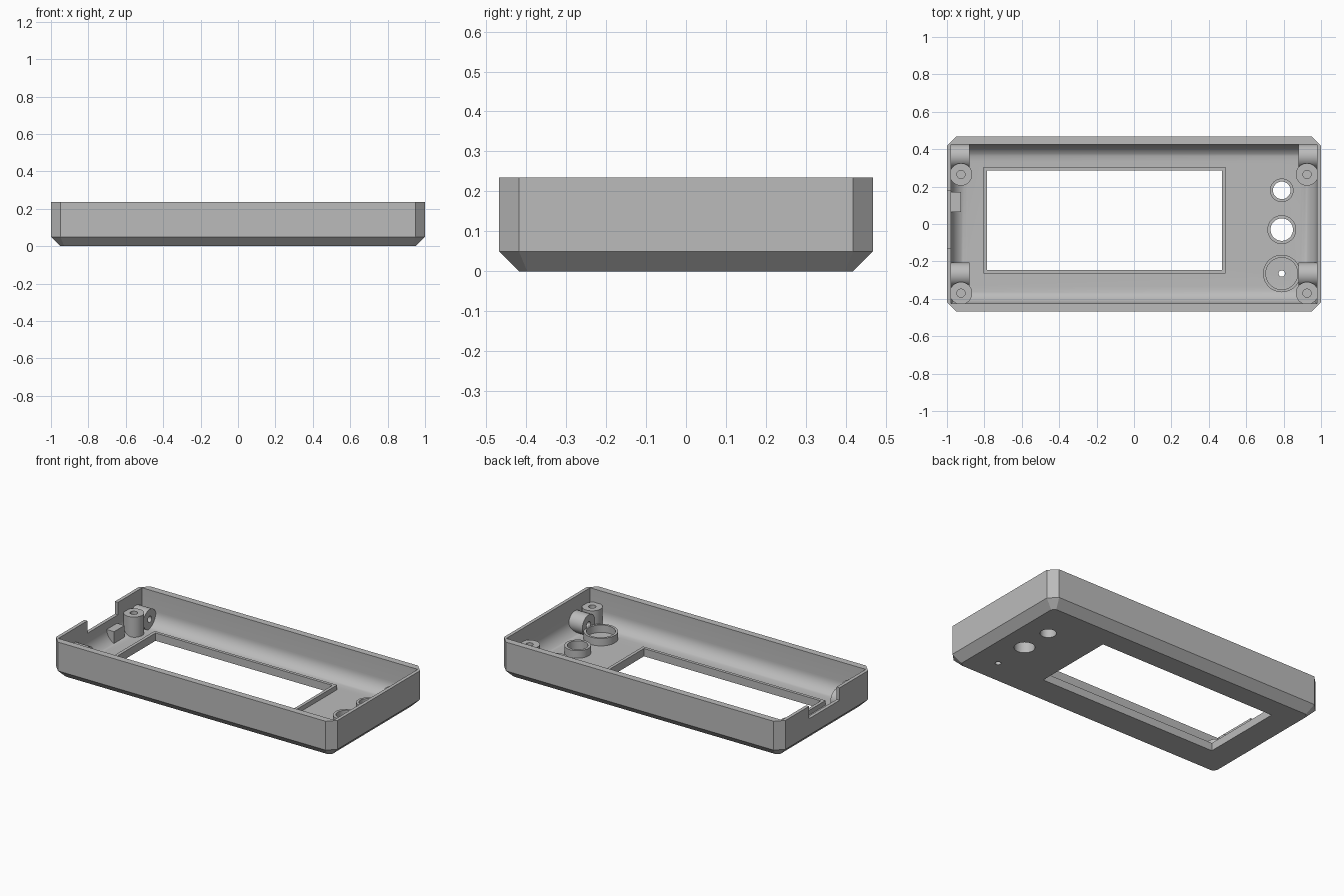
import bpy, bmesh, math
from mathutils import Matrix

cube = bpy.data.objects.get("Cube")
if cube:
    bpy.data.objects.remove(cube, do_unlink=True)

grey = bpy.data.materials.new("plain grey")
grey.use_nodes = True
grey.diffuse_color = (0.5, 0.5, 0.5, 1)
grey.node_tree.nodes["Principled BSDF"].inputs["Base Color"].default_value = (0.5, 0.5, 0.5, 1)

HX, HY, TOP, FLOOR, CHAMFER = 1.0, 0.468, 0.235, 0.02, 0.05


def finish(name, bm):
    bmesh.ops.recalc_face_normals(bm, faces=bm.faces)
    mesh = bpy.data.meshes.new(name)
    bm.to_mesh(mesh)
    bm.free()
    mesh.materials.append(grey)
    obj = bpy.data.objects.new(name, mesh)
    bpy.context.collection.objects.link(obj)
    return obj


def box_bm(x0, x1, y0, y1, z0, z1):
    bm = bmesh.new()
    size = Matrix.Diagonal((x1 - x0, y1 - y0, z1 - z0, 1))
    place = Matrix.Translation(((x0 + x1) / 2, (y0 + y1) / 2, (z0 + z1) / 2))
    bmesh.ops.create_cube(bm, size=1, matrix=place @ size)
    return bm


def box(name, *bounds):
    return finish(name, box_bm(*bounds))


def cylinder(name, center, radius, length, axis="Z"):
    bm = bmesh.new()
    turn = Matrix.Rotation(math.pi / 2, 4, "Y") if axis == "X" else Matrix()
    bmesh.ops.create_cone(bm, cap_ends=True, segments=48, radius1=radius, radius2=radius,
                          depth=length, matrix=Matrix.Translation(center) @ turn)
    return finish(name, bm)


def combine(obj, tool, operation="DIFFERENCE", keep=False):
    mod = obj.modifiers.new("cut", "BOOLEAN")
    mod.operation, mod.solver, mod.object = operation, "EXACT", tool
    bpy.context.view_layer.objects.active = obj
    bpy.ops.object.modifier_apply(modifier=mod.name)
    if not keep:
        bpy.data.objects.remove(tool, do_unlink=True)


def smooth(obj):
    bpy.ops.object.select_all(action="DESELECT")
    obj.select_set(True)
    bpy.context.view_layer.objects.active = obj
    bpy.ops.object.shade_smooth_by_angle(angle=math.radians(30))


# Outer body: chamfered upright corners, then chamfered bottom rim
def outer_body(name):
    bm = box_bm(-HX, HX, -HY, HY, 0, TOP)
    upright = [e for e in bm.edges if abs(e.verts[0].co.z - e.verts[1].co.z) > 0.1]
    bmesh.ops.bevel(bm, geom=upright, offset=CHAMFER, segments=1, affect="EDGES")
    rim = [e for e in bm.edges if all(v.co.z < 0.01 for v in e.verts)]
    bmesh.ops.bevel(bm, geom=rim, offset=CHAMFER, segments=1, affect="EDGES")
    return finish(name, bm)


case = outer_body("case_shell")
envelope = outer_body("envelope")

# Cavity with rounded floor edges
bm = box_bm(-0.978, 0.978, -0.425, 0.425, FLOOR, 0.4)
floor_edges = [e for e in bm.edges if all(v.co.z < 0.1 for v in e.verts)]
bmesh.ops.bevel(bm, geom=floor_edges, offset=0.09, segments=10, profile=0.5, affect="EDGES")
combine(case, finish("cavity", bm))

# Screen window and cable notch
WINDOW = (-0.785, 0.47, -0.245, 0.285)
combine(case, box("window_cut", *WINDOW, -0.1, 0.1))
combine(case, box("notch_cut", -1.1, -0.93, -0.13, 0.18, 0.155, 0.4))

# Round control openings: y, outer radius, inner radius, floor hole radius
controls = {
    "button_collar": (0.18, 0.063, 0.047, 0.047),
    "socket_collar": (-0.03, 0.077, 0.06, 0.06),
    "buzzer_collar": (-0.265, 0.1, 0.085, 0.017),
}
parts = [case]
for name, (y, outer, inner, hole) in controls.items():
    combine(case, cylinder("hole_cut", (0.79, y, 0), hole, 0.2))
    collar = cylinder(name, (0.79, y, 0.0415), outer, 0.053)
    combine(collar, cylinder("collar_cut", (0.79, y, 0.04), inner, 0.2))
    parts.append(collar)

# Raised lip around the window
x0, x1, y0, y1 = WINDOW
lip = box("window_lip", x0 - 0.02, x1 + 0.02, y0 - 0.02, y1 + 0.02, 0.015, 0.05)
combine(lip, box("lip_cut", *WINDOW, -0.1, 0.1))
parts.append(lip)

# Screw posts and sideways bosses at the four corners
for side, sx in (("left", 1), ("right", -1)):
    for end, post_y, boss_y in (("back", 0.265, 0.362), ("front", -0.37, -0.27)):
        post = cylinder(f"{end}_{side}_post", (sx * 0.925, post_y, 0.081), 0.06, 0.138)
        combine(post, cylinder("post_hole", (sx * 0.925, post_y, 0.15), 0.022, 0.16))
        boss = cylinder(f"{end}_{side}_boss", (sx * 0.932, boss_y, 0.083), 0.064, 0.104, "X")
        combine(boss, cylinder("boss_hole", (sx * 0.88, boss_y, 0.083), 0.02, 0.12, "X"))
        for part in (post, boss):
            combine(part, envelope, "INTERSECT", keep=True)
            parts.append(part)

# Small support block beside the notch
block = box("support_block", -0.985, -0.925, 0.065, 0.17, 0.03, 0.105)
combine(block, envelope, "INTERSECT", keep=True)
parts.append(block)

bpy.data.objects.remove(envelope, do_unlink=True)
for part in parts:
    smooth(part)
